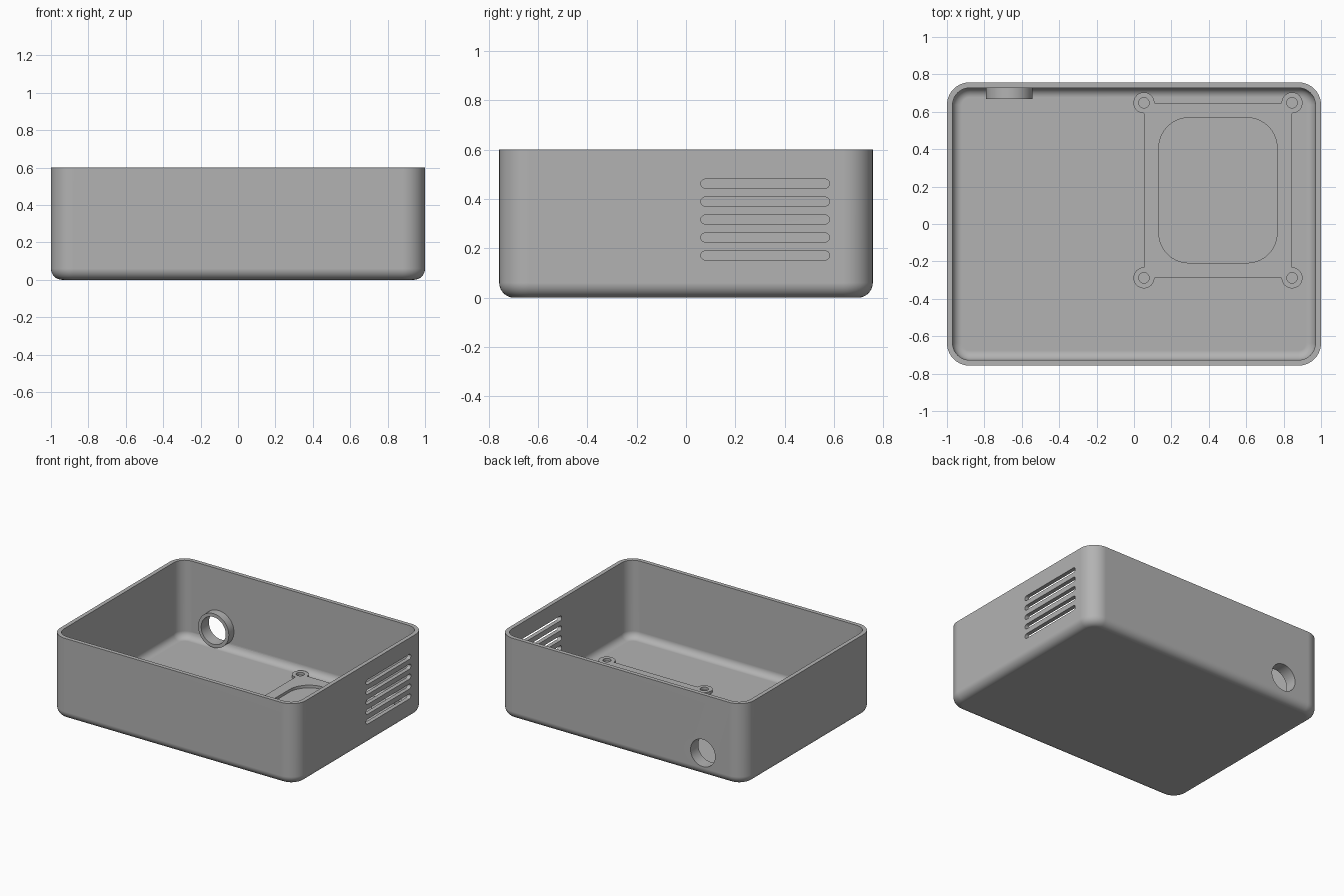
import bpy, bmesh, math
from mathutils import Matrix

if "Cube" in bpy.data.objects:
    bpy.data.objects.remove(bpy.data.objects["Cube"], do_unlink=True)

GREY = (0.45, 0.45, 0.45, 1)
mat = bpy.data.materials.new("plain grey")
mat.use_nodes = True
mat.diffuse_color = GREY
mat.node_tree.nodes["Principled BSDF"].inputs["Base Color"].default_value = GREY

HX, HY, HEIGHT = 1.0, 0.757, 0.6      # half sizes and height of the tray
WALL, FLOOR = 0.03, 0.03
CORNER, FOOT, COVE = 0.12, 0.06, 0.05  # corner, outer bottom and inner bottom radii


def rounded(hx, hy, r, steps=10):
    """Outline of a rounded rectangle about the origin."""
    pts = []
    for i, (sx, sy) in enumerate([(1, 1), (-1, 1), (-1, -1), (1, -1)]):
        for k in range(steps + 1):
            a = math.pi / 2 * (i + k / steps)
            pts.append((sx * (hx - r) + r * math.cos(a), sy * (hy - r) + r * math.sin(a)))
    return pts


def loft(name, rings, matrix=Matrix()):
    """Closed solid skinned through a list of (outline, height) rings."""
    bm = bmesh.new()
    loops = [[bm.verts.new((x, y, z)) for x, y in pts] for pts, z in rings]
    for a, b in zip(loops, loops[1:]):
        for i in range(len(a)):
            j = (i + 1) % len(a)
            bm.faces.new((a[i], a[j], b[j], b[i]))
    bm.faces.new(loops[0][::-1])
    bm.faces.new(loops[-1])
    bmesh.ops.recalc_face_normals(bm, faces=bm.faces)
    bm.transform(matrix)
    me = bpy.data.meshes.new(name)
    bm.to_mesh(me)
    bm.free()
    ob = bpy.data.objects.new(name, me)
    bpy.context.collection.objects.link(ob)
    me.materials.append(mat)
    return ob


def prism(name, outline, depth, matrix):
    return loft(name, [(outline, -depth / 2), (outline, depth / 2)], matrix)


def disc(r, n=48):
    return [(r * math.cos(2 * math.pi * i / n), r * math.sin(2 * math.pi * i / n)) for i in range(n)]


def combine(ob, other, operation, keep=False):
    bpy.context.view_layer.objects.active = ob
    mod = ob.modifiers.new("cut", 'BOOLEAN')
    mod.operation, mod.solver, mod.object = operation, 'EXACT', other
    bpy.ops.object.modifier_apply(modifier=mod.name)
    if not keep:
        bpy.data.objects.remove(other, do_unlink=True)


def finish(ob):
    bpy.ops.object.select_all(action='DESELECT')
    ob.select_set(True)
    bpy.context.view_layer.objects.active = ob
    bpy.ops.object.shade_smooth_by_angle(angle=math.radians(35))
    mod = ob.modifiers.new("even shading", 'WEIGHTED_NORMAL')
    mod.keep_sharp = True


# Tray: outer foot curve, straight wall, rim, then down the inside to the floor
profile = []
for k in range(9):
    a = math.pi / 2 * k / 8
    profile.append((FOOT * (1 - math.sin(a)), FOOT * (1 - math.cos(a))))
profile += [(0, HEIGHT), (WALL, HEIGHT)]
for k in range(9):
    a = math.pi / 2 * k / 8
    profile.append((WALL + COVE * (1 - math.cos(a)), FLOOR + COVE * (1 - math.sin(a))))
tray = loft("tray", [(rounded(HX - d, HY - d, CORNER - d), z) for d, z in profile])

# Vent slots in the left wall
to_x = Matrix(((0, 0, 1, 0), (1, 0, 0, 0), (0, 1, 0, 0), (0, 0, 0, 1)))
for i in range(5):
    place = Matrix.Translation((HX, 0.321, 0.171 + i * 0.0728)) @ to_x
    combine(tray, prism("slot_cutter", rounded(0.261, 0.0181, 0.018, 8), 0.2, place), 'DIFFERENCE')

# Cable port through the back wall, with an inner collar
to_y = Matrix.Rotation(math.pi / 2, 4, 'X')
PX, PZ = -0.667, 0.17
collar = prism("port_collar", disc(0.125, 64), 0.066, Matrix.Translation((PX, 0.7, PZ)) @ to_y)
bore = prism("bore_cutter", disc(0.1, 64), 0.4, Matrix.Translation((PX, 0.7, PZ)) @ to_y)
combine(collar, bore, 'DIFFERENCE', keep=True)
combine(tray, bore, 'DIFFERENCE')

# Mounting frame on the floor with four screw ears
CX, CY, FX, FY, THICK = 0.449, 0.18, 0.396, 0.468, 0.02
mid = Matrix.Translation((CX, CY, FLOOR + THICK / 2))
box = [(FX, FY), (-FX, FY), (-FX, -FY), (FX, -FY)]
frame = prism("mounting_frame", box, THICK, mid)
for x, y in box:
    combine(frame, prism("ear", disc(0.056), THICK, mid @ Matrix.Translation((x, y, 0))), 'UNION')
for x, y in box:
    combine(frame, prism("hole_cutter", disc(0.028, 32), 0.1, mid @ Matrix.Translation((x, y, 0))), 'DIFFERENCE')
combine(frame, prism("window_cutter", rounded(0.316, 0.388, 0.16), 0.1, mid), 'DIFFERENCE')

for part in (tray, collar, frame):
    finish(part)
